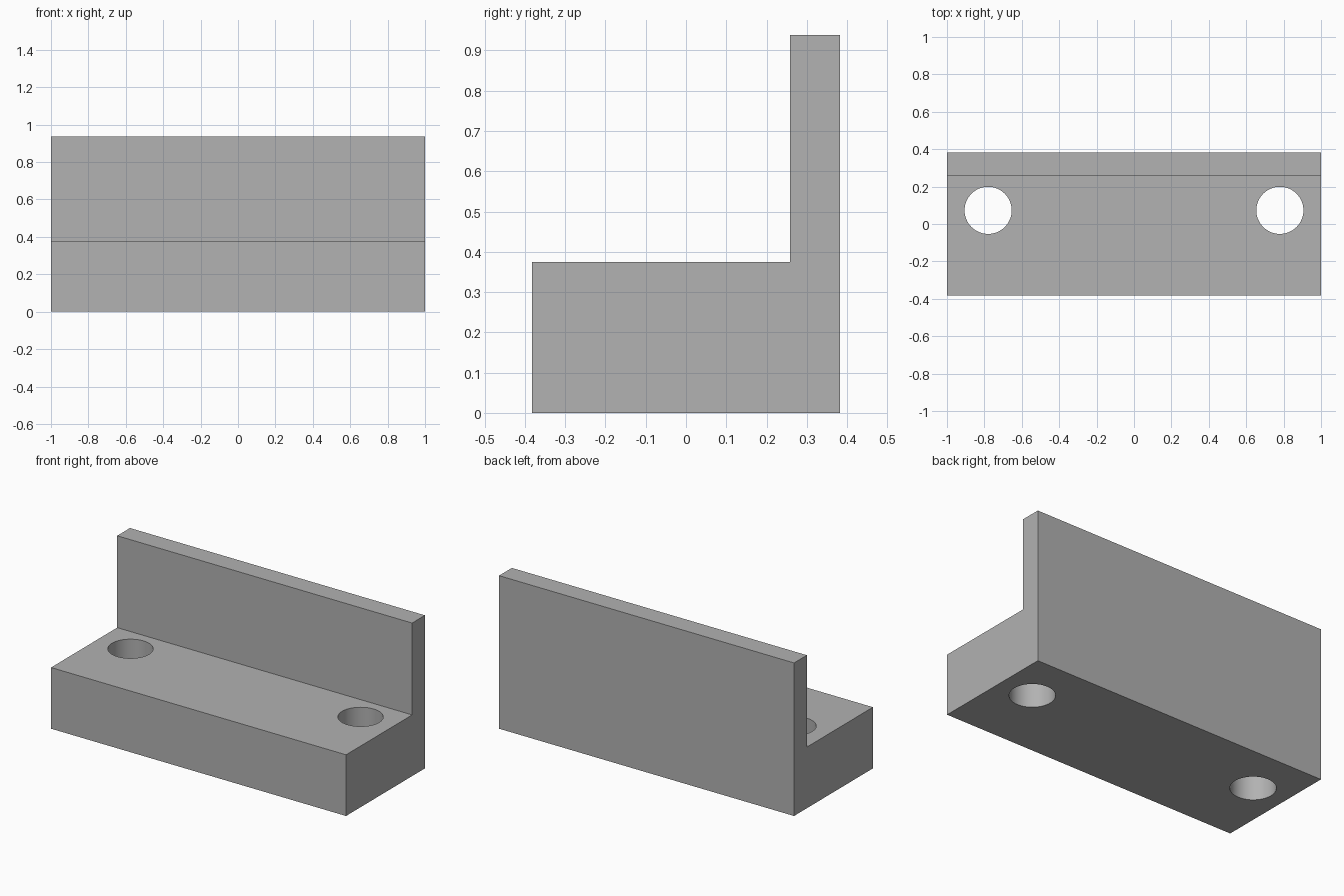
import bpy
import bmesh
import math

cube = bpy.data.objects.get("Cube")
if cube:
    bpy.data.objects.remove(cube, do_unlink=True)

LENGTH = 2.0
HOLE_X, HOLE_Y, HOLE_R = 0.78, 0.073, 0.126

# Plain grey material
grey = bpy.data.materials.new("plain_grey")
grey.use_nodes = True
colour = (0.445, 0.445, 0.445, 1)
grey.diffuse_color = colour
grey.node_tree.nodes["Principled BSDF"].inputs["Base Color"].default_value = colour

# L-shaped side profile (y, z), extruded along x
profile = [(-0.382, 0), (0.382, 0), (0.382, 0.938), (0.258, 0.938),
           (0.258, 0.375), (-0.382, 0.375)]
bm = bmesh.new()
side = bm.faces.new([bm.verts.new((-LENGTH / 2, y, z)) for y, z in profile])
extruded = bmesh.ops.extrude_face_region(bm, geom=[side])["geom"]
bmesh.ops.translate(bm, vec=(LENGTH, 0, 0),
                    verts=[g for g in extruded if isinstance(g, bmesh.types.BMVert)])
bmesh.ops.recalc_face_normals(bm, faces=bm.faces)
mesh = bpy.data.meshes.new("angle_bracket")
bm.to_mesh(mesh)
bm.free()
mesh.materials.append(grey)
bracket = bpy.data.objects.new("angle_bracket", mesh)
bpy.context.collection.objects.link(bracket)


def drill(x):
    """Cut a vertical through hole in the base."""
    bpy.ops.mesh.primitive_cylinder_add(vertices=64, radius=HOLE_R, depth=1,
                                        location=(x, HOLE_Y, 0.2))
    cutter = bpy.context.object
    cutter.name = "hole_cutter"
    cutter.hide_render = True
    cutter.data.materials.append(grey)
    cut = bracket.modifiers.new("hole", "BOOLEAN")
    cut.operation = "DIFFERENCE"
    cut.solver = "EXACT"
    cut.object = cutter
    bpy.ops.object.select_all(action="DESELECT")
    bracket.select_set(True)
    bpy.context.view_layer.objects.active = bracket
    bpy.ops.object.modifier_apply(modifier=cut.name)
    bpy.data.objects.remove(cutter, do_unlink=True)


# Mounting holes, one at each end
for sign in (-1, 1):
    drill(sign * HOLE_X)

# Smooth hole walls, crisp edges
bpy.ops.object.shade_smooth_by_angle(angle=math.radians(30))
